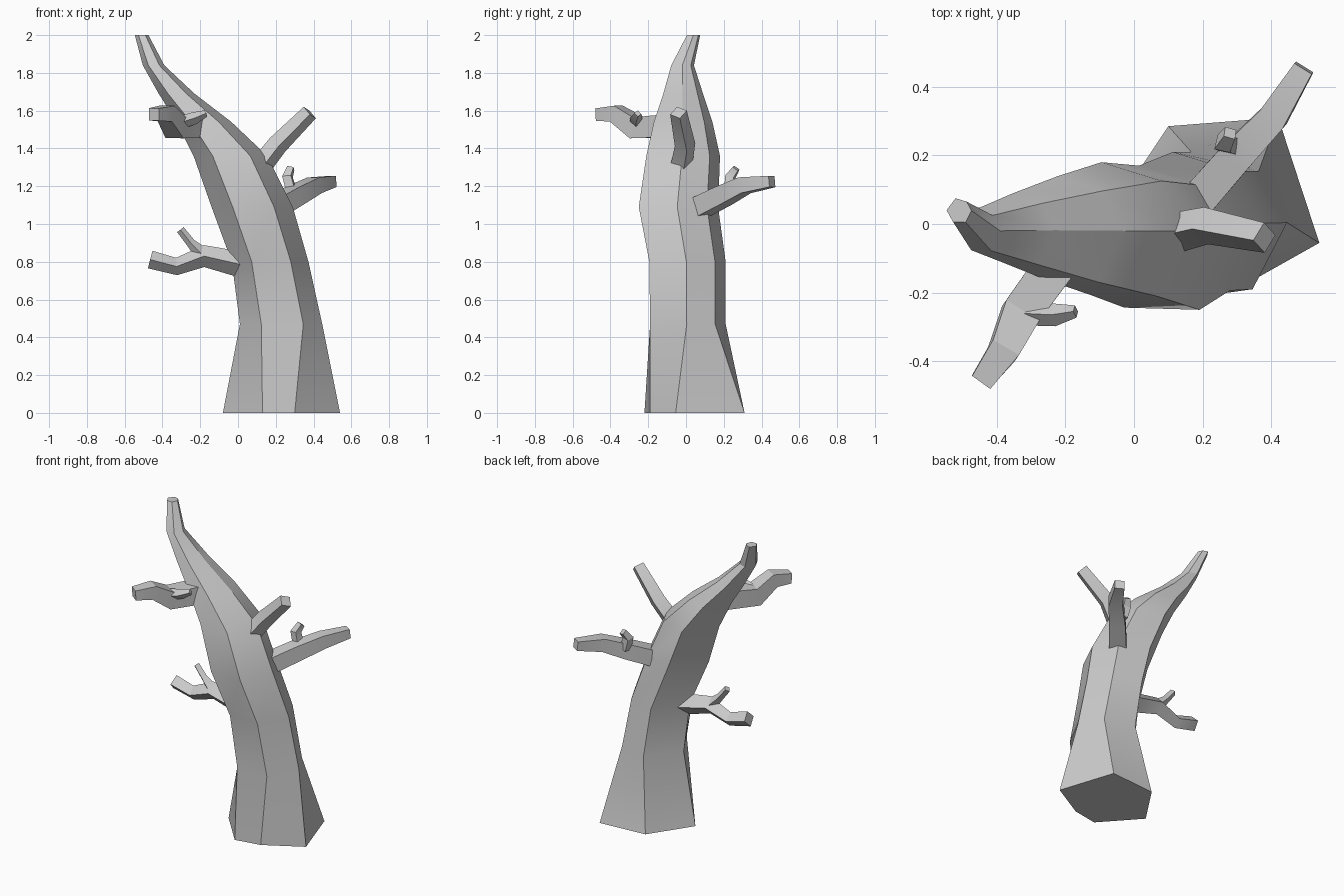
import bpy, bmesh, math
from mathutils import Vector

if "Cube" in bpy.data.objects:
    bpy.data.objects.remove(bpy.data.objects["Cube"])


def loft(name, rings):
    """Skin a list of equal-length rings and cap both ends."""
    bm = bmesh.new()
    vr = [[bm.verts.new(p) for p in ring] for ring in rings]
    n = len(vr[0])
    for a, b in zip(vr, vr[1:]):
        for i in range(n):
            j = (i + 1) % n
            bm.faces.new((a[i], a[j], b[j], b[i]))
    bm.faces.new(vr[0][::-1])
    bm.faces.new(vr[-1])
    bmesh.ops.recalc_face_normals(bm, faces=bm.faces[:])
    me = bpy.data.meshes.new(name)
    bm.to_mesh(me)
    bm.free()
    ob = bpy.data.objects.new(name, me)
    bpy.context.collection.objects.link(ob)
    bpy.ops.object.select_all(action='DESELECT')
    ob.select_set(True)
    bpy.context.view_layer.objects.active = ob
    bpy.ops.object.shade_smooth_by_angle(angle=math.radians(28))
    return ob


def limb(name, path, radii, turn=0):
    """Four-sided tapering limb along a crooked path."""
    pts = [Vector(p) for p in path]
    rings = []
    side = None
    for i, (p, r) in enumerate(zip(pts, radii)):
        t = (pts[min(i + 1, len(pts) - 1)] - pts[max(i - 1, 0)]).normalized()
        if side is None:
            side = t.cross(Vector((0, 0, 1))).normalized()
        side = (side - t * side.dot(t)).normalized()
        up = side.cross(t)
        ang = [math.radians(turn + 90 * k) for k in range(4)]
        rings.append([p + (side * math.cos(a) + up * math.sin(a)) * r for a in ang])
    return loft(name, rings)


# Trunk: flared hexagonal foot, then one section scaled along the lean
foot = [(.54, -.055), (.42, .31), (.10, .285), (-.08, .015), (.13, -.22), (.30, -.19)]
section = [(1, -.03), (.62, .72), (-.28, 1), (-1, 0), (-.48, -.97), (.54, -1)]
levels = [  # z, centre x, centre y, half width, half depth
    (.47, .228, .01, .218, .20),
    (.80, .170, .008, .203, .202),
    (1.09, .075, -.04, .215, .21),
    (1.36, -.04, -.015, .195, .195),
    (1.54, -.18, -.015, .145, .155),
    (1.69, -.325, -.015, .095, .105),
    (1.84, -.447, -.018, .057, .06),
    (2.0, -.51, .04, .036, .035),
]
rings = [[(x, y, 0) for x, y in foot]]
rings += [[(cx + u * w, cy + v * d, z) for u, v in section] for z, cx, cy, w, d in levels]
loft("trunk", rings)

# Lower left branch and twig
limb("left_branch", [(.04, 0, .78), (-.18, 0, .83), (-.325, 0, .775), (-.465, 0, .812)],
     [.07, .058, .046, .048])
limb("left_twig", [(-.19, 0, .84), (-.25, 0, .90), (-.305, 0, .97)], [.04, .024, .022])

# Back right branch and twig
limb("back_branch", [(.16, .04, 1.07), (.30, .20, 1.15), (.405, .31, 1.205), (.495, .455, 1.225)],
     [.075, .07, .06, .042], 45)
limb("back_twig", [(.285, .23, 1.17), (.262, .235, 1.25), (.28, .265, 1.295)],
     [.035, .033, .024], 45)

# Upper right branch
limb("right_branch", [(.10, -.03, 1.28), (.21, -.005, 1.42), (.38, -.04, 1.59)],
     [.06, .055, .045])

# Front branch and twig
limb("front_branch", [(-.20, -.08, 1.52), (-.33, -.26, 1.51), (-.38, -.37, 1.585), (-.445, -.46, 1.58)],
     [.085, .08, .062, .046], 45)
limb("front_twig", [(-.33, -.26, 1.53), (-.23, -.265, 1.56), (-.17, -.255, 1.585)],
     [.035, .033, .018])
